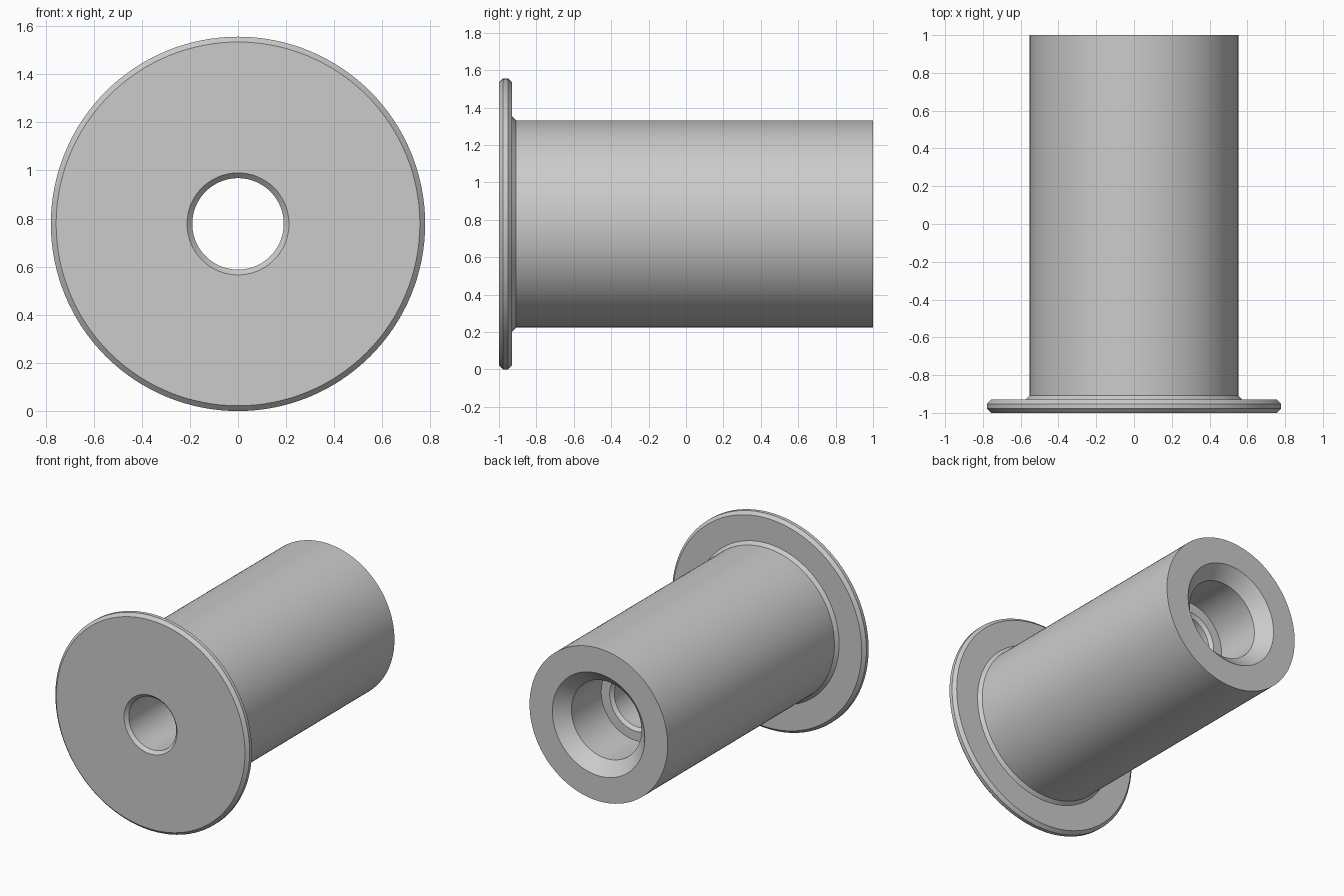
import bpy, bmesh, math
from mathutils import Matrix, Vector

cube = bpy.data.objects.get("Cube")
if cube:
    bpy.data.objects.remove(cube, do_unlink=True)

SEGMENTS = 128
AXIS_Z = 0.778      # height of the bushing axis
CHAMFER = 0.022
RIM, BARREL, BORE, COUNTERBORE = 0.778, 0.553, 0.19, 0.28
FLANGE_BACK, STEP = -0.93, 0.57

# Closed half section as (radius, y)
profile = [
    # flange with chamfered rim
    (BORE + CHAMFER, -1), (RIM - CHAMFER, -1), (RIM, -1 + CHAMFER),
    (RIM, FLANGE_BACK - CHAMFER), (RIM - CHAMFER, FLANGE_BACK),
    # sloped collar and barrel
    (BARREL + CHAMFER, FLANGE_BACK), (BARREL, FLANGE_BACK + CHAMFER),
    (BARREL, 1),
    # countersunk rear opening and counterbore
    (0.37, 1), (COUNTERBORE, 0.91), (COUNTERBORE, STEP),
    # ledge and narrow through bore
    (BORE + CHAMFER, STEP), (BORE, STEP - CHAMFER), (BORE, -1 + CHAMFER),
]

# Revolve the section around the y axis
bm = bmesh.new()
verts = [bm.verts.new((r, y, 0)) for r, y in profile]
edges = [bm.edges.new((a, b)) for a, b in zip(verts, verts[1:] + verts[:1])]
bmesh.ops.spin(bm, geom=verts + edges, cent=(0, 0, 0), axis=(0, 1, 0),
               angle=math.tau, steps=SEGMENTS, use_merge=True)
bmesh.ops.remove_doubles(bm, verts=bm.verts, dist=0.0001)
bmesh.ops.transform(bm, matrix=Matrix.Translation(Vector((0, 0, AXIS_Z))), verts=bm.verts)
bmesh.ops.recalc_face_normals(bm, faces=bm.faces)
mesh = bpy.data.meshes.new("flanged_bushing")
bm.to_mesh(mesh)
bm.free()

# Plain grey finish
grey = bpy.data.materials.new("plain_grey")
grey.use_nodes = True
colour = (0.6, 0.6, 0.6, 1)
grey.diffuse_color = colour
grey.node_tree.nodes["Principled BSDF"].inputs["Base Color"].default_value = colour
mesh.materials.append(grey)

bushing = bpy.data.objects.new("flanged_bushing", mesh)
bpy.context.collection.objects.link(bushing)
bpy.ops.object.select_all(action='DESELECT')
bushing.select_set(True)
bpy.context.view_layer.objects.active = bushing
bpy.ops.object.shade_smooth_by_angle(angle=math.radians(30))
